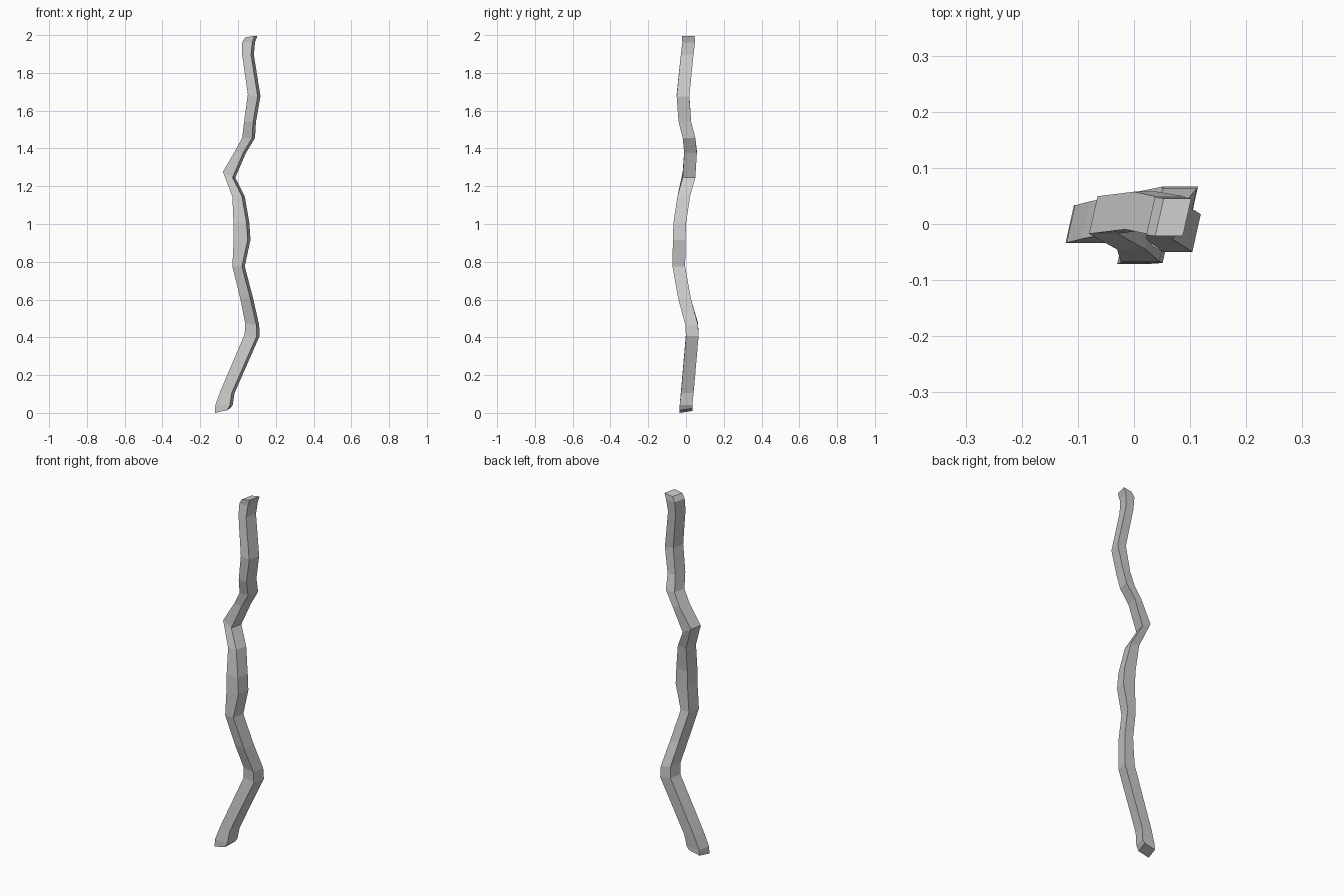
import bpy, bmesh

# Rings along the stick: z, left x, right x, centre y, rise of the right side
RINGS = [
    (0.004, -0.122, -0.042, 0.000, 0.014),
    (0.045, -0.120, -0.028, 0.000, 0.000),
    (0.120, -0.093, -0.018, 0.007, -0.01),
    (0.420, 0.035, 0.114, 0.033, -0.01),
    (0.480, 0.038, 0.112, 0.030, -0.01),
    (0.610, 0.012, 0.080, -0.008, 0.00),
    (0.780, -0.030, 0.036, -0.038, 0.00),
    (0.920, -0.023, 0.066, -0.036, 0.00),
    (1.010, -0.024, 0.060, -0.033, 0.00),
    (1.150, -0.030, 0.036, -0.012, 0.00),
    (1.280, -0.080, -0.014, 0.016, -0.03),
    (1.390, -0.016, 0.042, 0.024, -0.01),
    (1.460, 0.022, 0.090, 0.016, 0.00),
    (1.545, 0.032, 0.095, -0.006, 0.00),
    (1.690, 0.052, 0.119, -0.016, -0.01),
    (1.900, 0.022, 0.084, 0.006, 0.00),
    (1.965, 0.022, 0.090, 0.014, 0.00),
    (1.992, 0.038, 0.102, 0.012, 0.008),
]
DEPTH, SHEAR = 0.067, 0.015

bm = bmesh.new()
loops = []
for i, (z, xl, xr, y, rise) in enumerate(RINGS):
    f, b = y - DEPTH / 2, y + DEPTH / 2
    lift = 0.010 if i == 0 else 0.0
    corners = [(xl, f, z), (xr - SHEAR, f, z + rise),
               (xr, b, z + rise + lift), (xl + SHEAR, b, z + lift)]
    loops.append([bm.verts.new(c) for c in corners])

# Crooked square shaft between neighbouring rings
for a, b in zip(loops, loops[1:]):
    for k in range(4):
        n = (k + 1) % 4
        bm.faces.new((a[k], a[n], b[n], b[k]))

# End caps
bm.faces.new(loops[0][::-1])
bm.faces.new(loops[-1])
bmesh.ops.recalc_face_normals(bm, faces=bm.faces)
zmin = min(v.co.z for v in bm.verts)
bmesh.ops.translate(bm, verts=bm.verts, vec=(0, 0, -zmin))

mesh = bpy.data.meshes.new("crooked_stick")
bm.to_mesh(mesh)
bm.free()
bpy.context.collection.objects.link(bpy.data.objects.new("crooked_stick", mesh))
